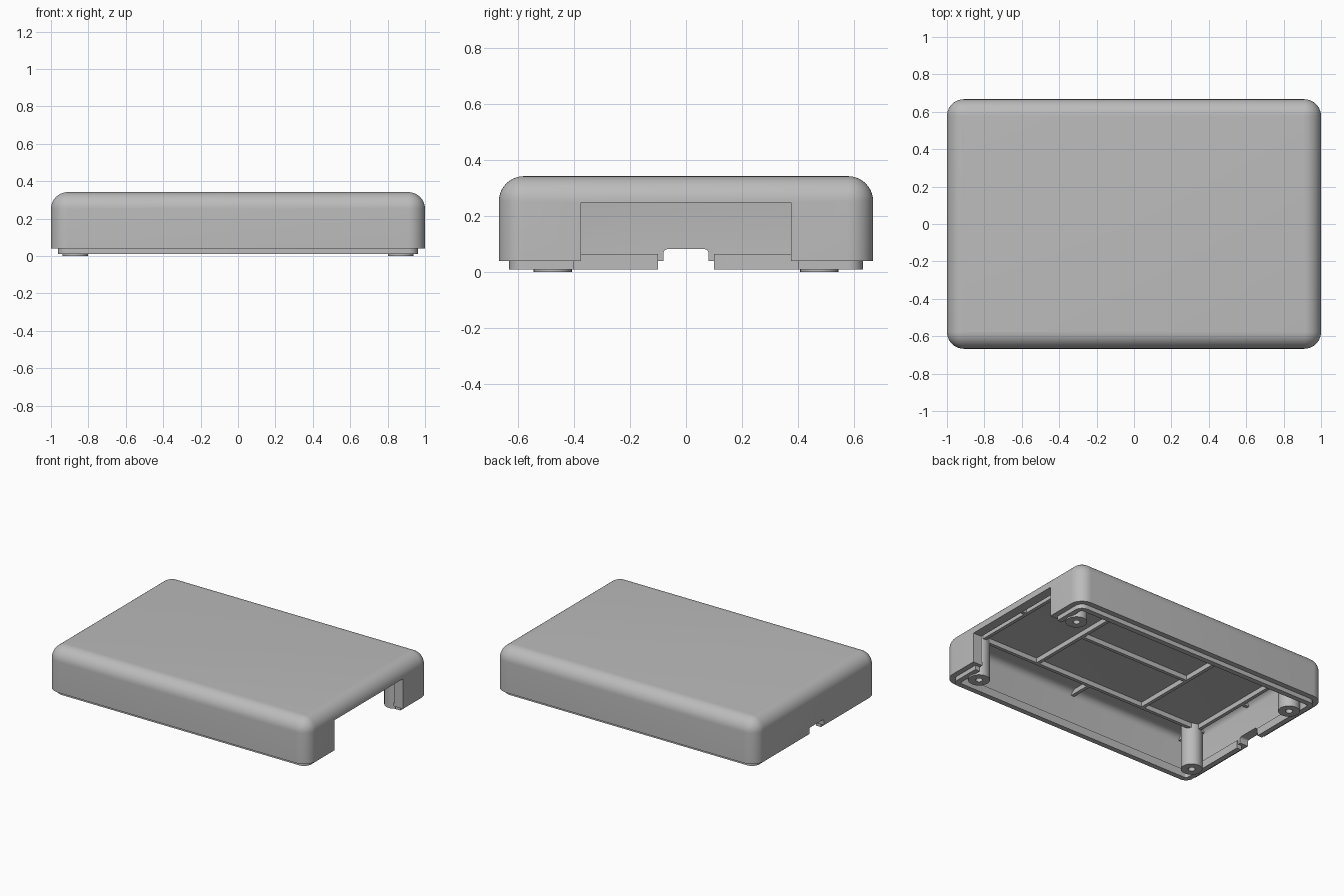
import bpy, bmesh, math

cube = bpy.data.objects.get("Cube")
if cube:
    bpy.data.objects.remove(cube, do_unlink=True)

HALF_X, HALF_Y, CORNER = 1.0, 0.667, 0.09
BASE, TOP, CEILING = 0.04, 0.342, 0.295

grey = bpy.data.materials.new("light_grey_plastic")
grey.use_nodes = True
colour = (0.5, 0.5, 0.5, 1)
grey.diffuse_color = colour
grey.node_tree.nodes["Principled BSDF"].inputs["Base Color"].default_value = colour


def make_object(name, bm):
    bmesh.ops.remove_doubles(bm, verts=bm.verts, dist=0.0002)
    bmesh.ops.recalc_face_normals(bm, faces=bm.faces)
    mesh = bpy.data.meshes.new(name)
    bm.to_mesh(mesh)
    bm.free()
    mesh.materials.append(grey)
    obj = bpy.data.objects.new(name, mesh)
    bpy.context.collection.objects.link(obj)
    return obj


def activate(obj):
    bpy.ops.object.select_all(action='DESELECT')
    obj.select_set(True)
    bpy.context.view_layer.objects.active = obj


def smooth(obj):
    activate(obj)
    bpy.ops.object.shade_smooth_by_angle(angle=math.radians(30))


def loft(name, rings):
    """Skin a stack of equal-length rings and cap both ends."""
    bm = bmesh.new()
    loops = [[bm.verts.new(p) for p in ring] for ring in rings]
    n = len(loops[0])
    for a, b in zip(loops, loops[1:]):
        for i in range(n):
            j = (i + 1) % n
            bm.faces.new((a[i], a[j], b[j], b[i]))
    bm.faces.new(loops[0])
    bm.faces.new(loops[-1])
    return make_object(name, bm)


def rounded_ring(inset, z, steps=10):
    r = max(CORNER - inset, 0.004)
    points = []
    for k, (sx, sy) in enumerate(((1, 1), (-1, 1), (-1, -1), (1, -1))):
        for s in range(steps + 1):
            a = (k + s / steps) * math.pi / 2
            points.append((sx * (HALF_X - inset - r) + r * math.cos(a),
                           sy * (HALF_Y - inset - r) + r * math.sin(a), z))
    return points


def circle_ring(x, y, r, z, n=32):
    return [(x + r * math.cos(i * math.tau / n), y + r * math.sin(i * math.tau / n), z)
            for i in range(n)]


def box(name, x0, x1, y0, y1, z0, z1):
    bm = bmesh.new()
    bmesh.ops.create_cube(bm, size=1)
    for v in bm.verts:
        v.co = ((x0 + x1) / 2 + v.co.x * (x1 - x0),
                (y0 + y1) / 2 + v.co.y * (y1 - y0),
                (z0 + z1) / 2 + v.co.z * (z1 - z0))
    return make_object(name, bm)


def cut(target, cutter):
    mod = target.modifiers.new("cut", 'BOOLEAN')
    mod.operation, mod.solver, mod.object = 'DIFFERENCE', 'EXACT', cutter
    activate(target)
    bpy.ops.object.modifier_apply(modifier=mod.name)
    bpy.data.objects.remove(cutter, do_unlink=True)


# Hollow cover: (inset, height) from the top, round the rim and lip, to the ceiling
WALL, FILLET, STEPS = 0.065, 0.05, 10
section = []
for i in range(STEPS + 1):
    a = i / STEPS * math.pi / 2
    section.append((CORNER * (1 - math.sin(a)), TOP - CORNER * (1 - math.cos(a))))
section += [(0, BASE), (0.037, BASE), (0.037, 0.01), (0.073, 0.01), (0.073, 0.065), (WALL, 0.065)]
for i in range(6):
    a = i / 5 * math.pi / 2
    section.append((WALL + FILLET * (1 - math.cos(a)), CEILING - FILLET * (1 - math.sin(a))))
cover = loft("cover", [rounded_ring(inset, z) for inset, z in section])

# Wide opening on one end, with the lip trimmed back further
cut(cover, box("opening", 0.8, 1.1, -0.375, 0.375, -0.1, 0.248))
cut(cover, box("lip_trim", 0.8, 1.1, -0.4, 0.4, -0.1, BASE))

# Cable notch on the other end
cut(cover, box("lip_gap", -1.1, -0.8, -0.1, 0.1, -0.1, BASE))
cut(cover, box("ridge_gap", -0.936, -0.8, -0.1, 0.1, -0.1, 0.07))
notch = box("notch", -1.1, -0.8, -0.08, 0.08, -0.1, 0.082)
bevel = notch.modifiers.new("round", 'BEVEL')
bevel.width, bevel.segments = 0.014, 4
cut(cover, notch)
smooth(cover)

# Screw posts in the corners, with blind holes
for sx, side in ((1, "left"), (-1, "right")):
    for sy, end in ((-1, "front"), (1, "back")):
        x, y = sx * 0.87, sy * 0.475
        post = loft(f"screw_post_{end}_{side}", [
            circle_ring(x, y, r, z) for r, z in
            ((0.068, 0.31), (0.068, 0), (0.022, 0), (0.022, 0.2))])
        smooth(post)

# Stiffening ribs under the ceiling
T, Z0, Z1 = 0.012, 0.262, 0.3
IN_X, IN_Y = 0.94, 0.607
FRAME_X, FRAME_Y, CROSS_X = 0.88, 0.435, 0.43
for s, tag in ((-1, "a"), (1, "b")):
    box("long_rib_" + tag, -IN_X, IN_X, s * FRAME_Y - T, s * FRAME_Y + T, Z0, Z1)
    box("end_rib_" + tag, s * FRAME_X - T, s * FRAME_X + T, -IN_Y, IN_Y, Z0, Z1)
    box("cross_rib_" + tag, s * CROSS_X - T, s * CROSS_X + T, -FRAME_Y, FRAME_Y, Z0, Z1)
    # Short stubs from the rib frame to the walls
    ya, yb = sorted((s * FRAME_Y, s * IN_Y))
    box("side_stub_" + tag, -T, T, ya, yb, Z0, Z1)
    xa, xb = sorted((s * FRAME_X, s * IN_X))
    box("end_stub_" + tag, xa, xb, -T, T, Z0, Z1)
box("middle_rib", -CROSS_X, CROSS_X, -T, T, Z0, Z1)
